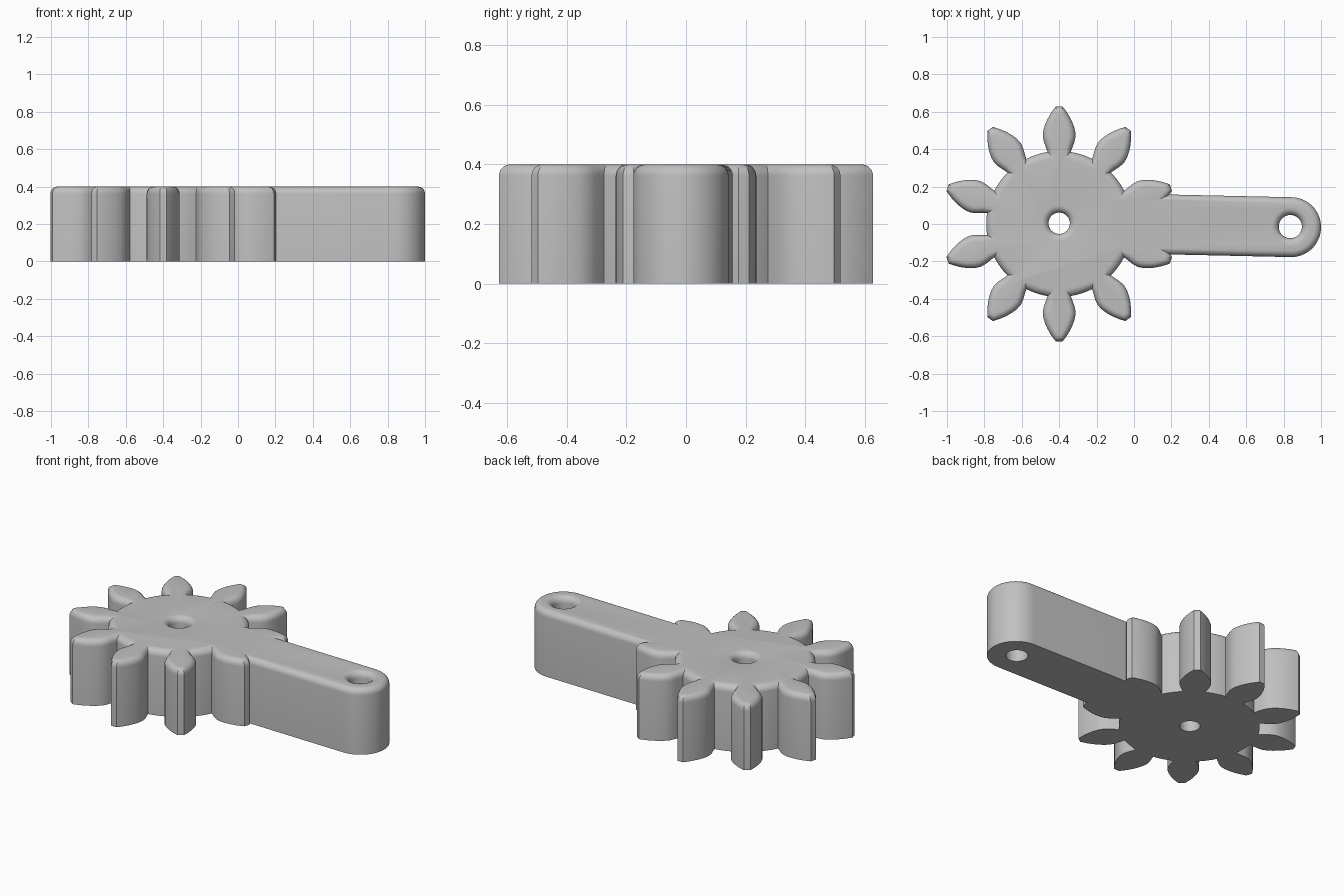
import bpy, bmesh, math
from mathutils import Vector

if "Cube" in bpy.data.objects:
    bpy.data.objects.remove(bpy.data.objects["Cube"], do_unlink=True)

HEIGHT = 0.4
FILLET = 0.038
STEPS = 6
GEAR = Vector((-0.4, 0.0))
ARM_START = Vector((-0.15, 0.005))
ARM_END = Vector((0.84, -0.017))
ARM_RADIUS = 0.16
TEETH = 10
ROOT = 0.385
# Half of one tooth: radius and half width
TOOTH = [(ROOT, 0.062), (0.41, 0.071), (0.44, 0.082), (0.47, 0.088), (0.5, 0.085),
         (0.53, 0.076), (0.56, 0.063), (0.59, 0.046), (0.61, 0.032), (0.628, 0.018)]

grey = bpy.data.materials.new("plain grey")
grey.use_nodes = True
grey.diffuse_color = (0.53, 0.53, 0.53, 1)
grey.node_tree.nodes["Principled BSDF"].inputs["Base Color"].default_value = (0.53, 0.53, 0.53, 1)


def fillet_layers():
    """Pairs of inset and height: bottom edge, then the rounded top edge."""
    arcs = [i / STEPS * math.pi / 2 for i in range(STEPS + 1)]
    return [(0, 0)] + [(FILLET * (1 - math.cos(a)),
                        HEIGHT - FILLET * (1 - math.sin(a))) for a in arcs]


def loft(name, layers):
    """Closed solid through matching rings of points."""
    bm = bmesh.new()
    rings = [[bm.verts.new((p.x, p.y, z)) for p in ring] for ring, z in layers]
    for low, high in zip(rings, rings[1:]):
        for i in range(len(low)):
            j = (i + 1) % len(low)
            bm.faces.new((low[i], low[j], high[j], high[i]))
    bm.faces.new(rings[0][::-1])
    bm.faces.new(rings[-1])
    bmesh.ops.remove_doubles(bm, verts=bm.verts, dist=0.0002)
    bmesh.ops.recalc_face_normals(bm, faces=bm.faces)
    mesh = bpy.data.meshes.new(name)
    bm.to_mesh(mesh)
    bm.free()
    mesh.materials.append(grey)
    obj = bpy.data.objects.new(name, mesh)
    bpy.context.collection.objects.link(obj)
    return obj


def tooth_half(d):
    """Tooth half profile moved inward by d, meeting at a ridge near the tip."""
    limit = TOOTH[-1][0] - d
    for (r0, w0), (r1, w1) in zip(TOOTH, TOOTH[1:]):
        if w0 > d >= w1:
            limit = min(limit, r0 + (r1 - r0) * (w0 - d) / (w0 - w1))
    points = []
    for i, (r, w) in enumerate(TOOTH):
        if i == 0:
            r -= d
        if r >= limit:
            # Width where the profile is cut off at the tip
            for (r0, w0), (r1, w1) in zip(TOOTH, TOOTH[1:]):
                if r0 <= limit <= r1:
                    w = w0 + (w1 - w0) * (limit - r0) / (r1 - r0)
            r = limit
        points.append((r, max(w - d, 0)))
    return points


def gear_ring(d):
    half = tooth_half(d)
    tooth = [Vector((r, -w)) for r, w in half] + [Vector((r, w)) for r, w in half[::-1]]
    pitch = math.tau / TEETH
    edge = math.atan2(half[0][1], half[0][0])
    root = math.hypot(*half[0])
    ring = []
    for k in range(TEETH):
        a = math.pi / 2 + k * pitch
        ca, sa = math.cos(a), math.sin(a)
        ring += [GEAR + Vector((p.x * ca - p.y * sa, p.x * sa + p.y * ca)) for p in tooth]
        # Root arc up to the next tooth
        for i in range(1, 5):
            b = a + edge + (pitch - 2 * edge) * i / 5
            ring.append(GEAR + Vector((math.cos(b), math.sin(b))) * root)
    return ring


def arm_ring(d):
    along = (ARM_END - ARM_START).normalized()
    side = Vector((-along.y, along.x))
    r = ARM_RADIUS - d
    ring = [ARM_START + side * r, ARM_START - side * r]
    for i in range(33):
        a = math.pi * (i / 32 - 0.5)
        ring.append(ARM_END + (along * math.cos(a) + side * math.sin(a)) * r)
    return ring


def circle(centre, r, n=48):
    return [centre + Vector((math.cos(math.tau * i / n), math.sin(math.tau * i / n))) * r
            for i in range(n)]


def combine(body, other, operation):
    mod = body.modifiers.new(operation.lower(), 'BOOLEAN')
    mod.operation = operation
    mod.solver = 'EXACT'
    mod.object = other
    bpy.context.view_layer.objects.active = body
    bpy.ops.object.modifier_apply(modifier=mod.name)
    bpy.data.objects.remove(other, do_unlink=True)


# Gear wheel joined with its lever arm
layers = fillet_layers()
body = loft("gear_with_arm", [(gear_ring(d), z) for d, z in layers])
arm = loft("arm", [(arm_ring(d), z) for d, z in layers])
combine(body, arm, 'UNION')

# Through holes with a rounded upper rim
for centre, radius in ((GEAR + Vector((0, 0.004)), 0.057), (Vector((0.836, -0.014)), 0.062)):
    stack = [(0, -0.1)] + layers[1:] + [(FILLET, HEIGHT + 0.1)]
    cutter = loft("hole_cutter", [(circle(centre, radius + d), z) for d, z in stack])
    cutter.hide_render = True
    combine(body, cutter, 'DIFFERENCE')

# Smooth curves with crisp edges
bpy.ops.object.select_all(action='DESELECT')
body.select_set(True)
bpy.context.view_layer.objects.active = body
bpy.ops.object.shade_smooth_by_angle(angle=math.radians(30))
